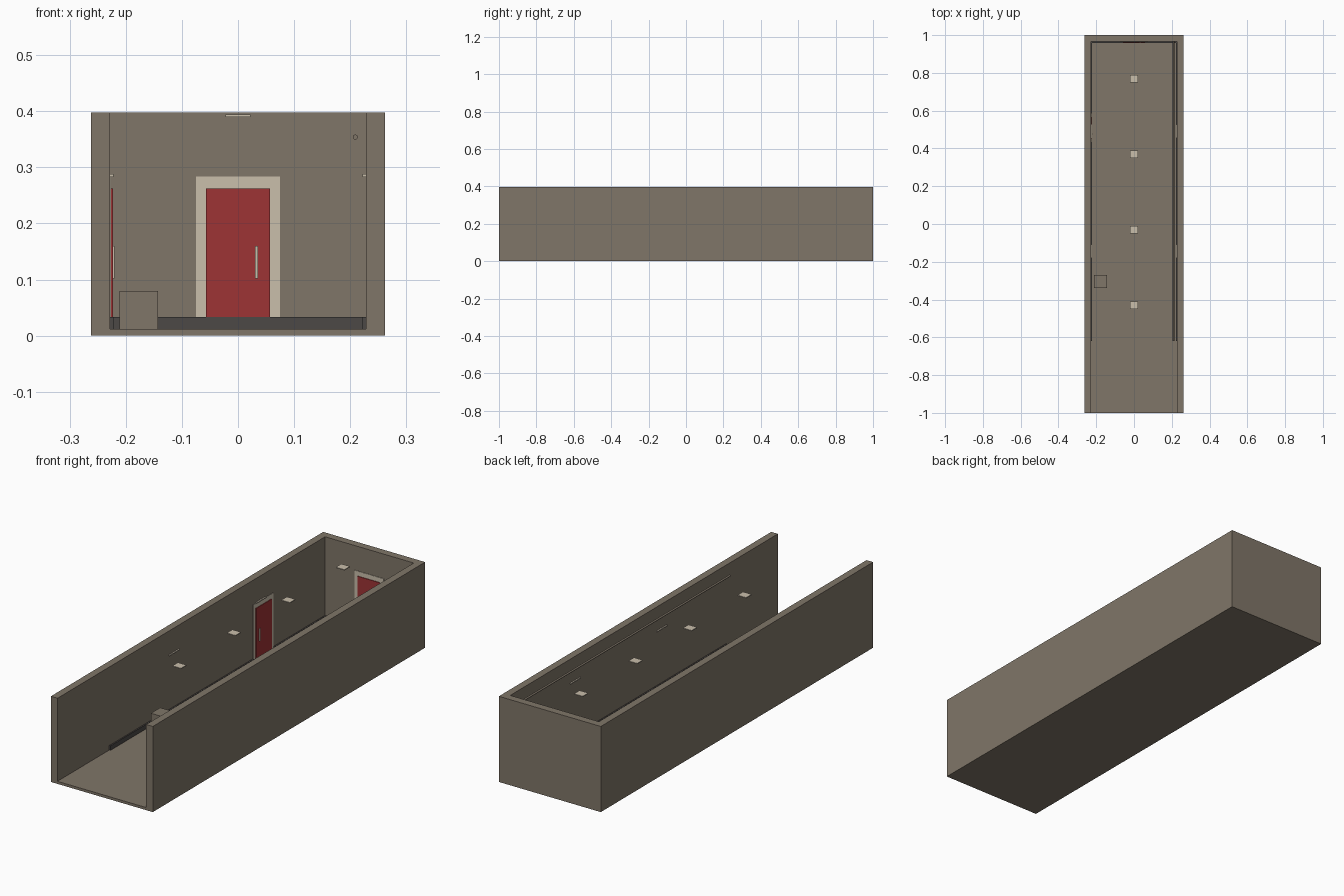
import bpy, bmesh, math
from mathutils import Matrix

if "Cube" in bpy.data.objects:
    bpy.data.objects.remove(bpy.data.objects["Cube"])


def material(name, r, g, b):
    m = bpy.data.materials.new(name)
    m.diffuse_color = (r, g, b, 1)
    m.use_nodes = True
    m.node_tree.nodes["Principled BSDF"].inputs["Base Color"].default_value = m.diffuse_color
    return m


TAUPE = material("taupe", 0.215, 0.18, 0.138)
RED = material("door red", 0.34, 0.033, 0.035)
CREAM = material("cream", 0.59, 0.52, 0.41)
DARK = material("dark grey", 0.072, 0.066, 0.062)


def finish(name, bm, mat):
    me = bpy.data.meshes.new(name)
    bm.to_mesh(me)
    bm.free()
    me.materials.append(mat)
    ob = bpy.data.objects.new(name, me)
    bpy.context.collection.objects.link(ob)
    return ob


def box(name, x, y, z, mat):
    """Box from (min, max) pairs on each axis."""
    bm = bmesh.new()
    bmesh.ops.create_cube(bm, size=1)
    for v in bm.verts:
        for i, (lo, hi) in enumerate((x, y, z)):
            v.co[i] = hi if v.co[i] > 0 else lo
    return finish(name, bm, mat)


OUT_X, IN_X, BACK, FLOOR, TOP = 0.262, 0.228, 0.965, 0.012, 0.398
START = -0.62      # where skirting and pipe begin

# Corridor shell: U-shaped plan walls extruded upward, with the floor inside
bm = bmesh.new()
plan = [(-OUT_X, -1), (-IN_X, -1), (-IN_X, BACK), (IN_X, BACK),
        (IN_X, -1), (OUT_X, -1), (OUT_X, 1), (-OUT_X, 1)]
face = bm.faces.new([bm.verts.new((x, y, 0)) for x, y in plan])
ext = bmesh.ops.extrude_face_region(bm, geom=[face])
for v in ext["geom"]:
    if isinstance(v, bmesh.types.BMVert):
        v.co.z = TOP
bmesh.ops.recalc_face_normals(bm, faces=bm.faces)
finish("corridor_walls", bm, TAUPE)
box("floor", (-IN_X, IN_X), (-1, BACK), (0, FLOOR), TAUPE)


# Door set built facing -y at the origin, then moved onto its wall
def door(name, matrix):
    parts = [
        box(name + "_frame_left", (-0.075, -0.057), (-0.002, 0), (FLOOR, 0.284), CREAM),
        box(name + "_frame_right", (0.057, 0.075), (-0.002, 0), (FLOOR, 0.284), CREAM),
        box(name + "_frame_top", (-0.057, 0.057), (-0.002, 0), (0.262, 0.284), CREAM),
        box(name + "_panel", (-0.057, 0.057), (-0.005, 0), (FLOOR, 0.262), RED),
        box(name + "_handle", (0.030, 0.036), (-0.008, -0.005), (0.102, 0.16), CREAM),
    ]
    for p in parts:
        p.data.transform(matrix)


SIDE_DOOR = 0.51
door("back_door", Matrix.Translation((0, BACK, 0)))
# The side door's handle lies on the edge nearest the open end
door("side_door", Matrix.Translation((-IN_X, SIDE_DOOR, 0))
     @ Matrix.Rotation(math.pi / 2, 4, 'Z')
     @ Matrix.Translation((0, 0, 0)))
side_handle = bpy.data.objects["side_door_handle"]
side_handle.data.transform(Matrix.Translation((0, -0.066, 0)))

# Skirting boards, interrupted at the side door
T = 0.006
SKIRT_Z = (FLOOR, 0.033)
box("skirting_right", (IN_X - T, IN_X), (START, BACK), SKIRT_Z, DARK)
box("skirting_left_near", (-IN_X, -IN_X + T), (START, SIDE_DOOR - 0.075), SKIRT_Z, DARK)
box("skirting_left_far", (-IN_X, -IN_X + T), (SIDE_DOOR + 0.075, BACK), SKIRT_Z, DARK)
box("skirting_back", (-IN_X + T, IN_X - T), (BACK - T, BACK), SKIRT_Z, DARK)

# Hanging ceiling lamps
for i in range(4):
    y = 0.77 - 0.4 * i
    box(f"ceiling_lamp_{i + 1}", (-0.022, 0.022), (y - 0.02, y + 0.02), (0.390, 0.394), CREAM)

# Slim wall lamps on both sides
for side in (-1, 1):
    for y in (-0.145, 0.49):
        xs = sorted((side * IN_X, side * 0.222))
        box("wall_lamp", xs, (y - 0.036, y + 0.036), (0.283, 0.288), CREAM)

# Pipe along the right wall
bm = bmesh.new()
bmesh.ops.create_cone(bm, cap_ends=True, segments=12, radius1=0.0045, radius2=0.0045,
                      depth=BACK - START,
                      matrix=Matrix.Translation((0.209, (BACK + START) / 2, 0.354))
                      @ Matrix.Rotation(math.pi / 2, 4, 'X'))
pipe = finish("pipe", bm, TAUPE)
for p in pipe.data.polygons:
    p.use_smooth = len(p.vertices) == 4

# Crate on the floor
box("crate", (-0.211, -0.143), (-0.338, -0.27), (FLOOR, 0.08), TAUPE)
